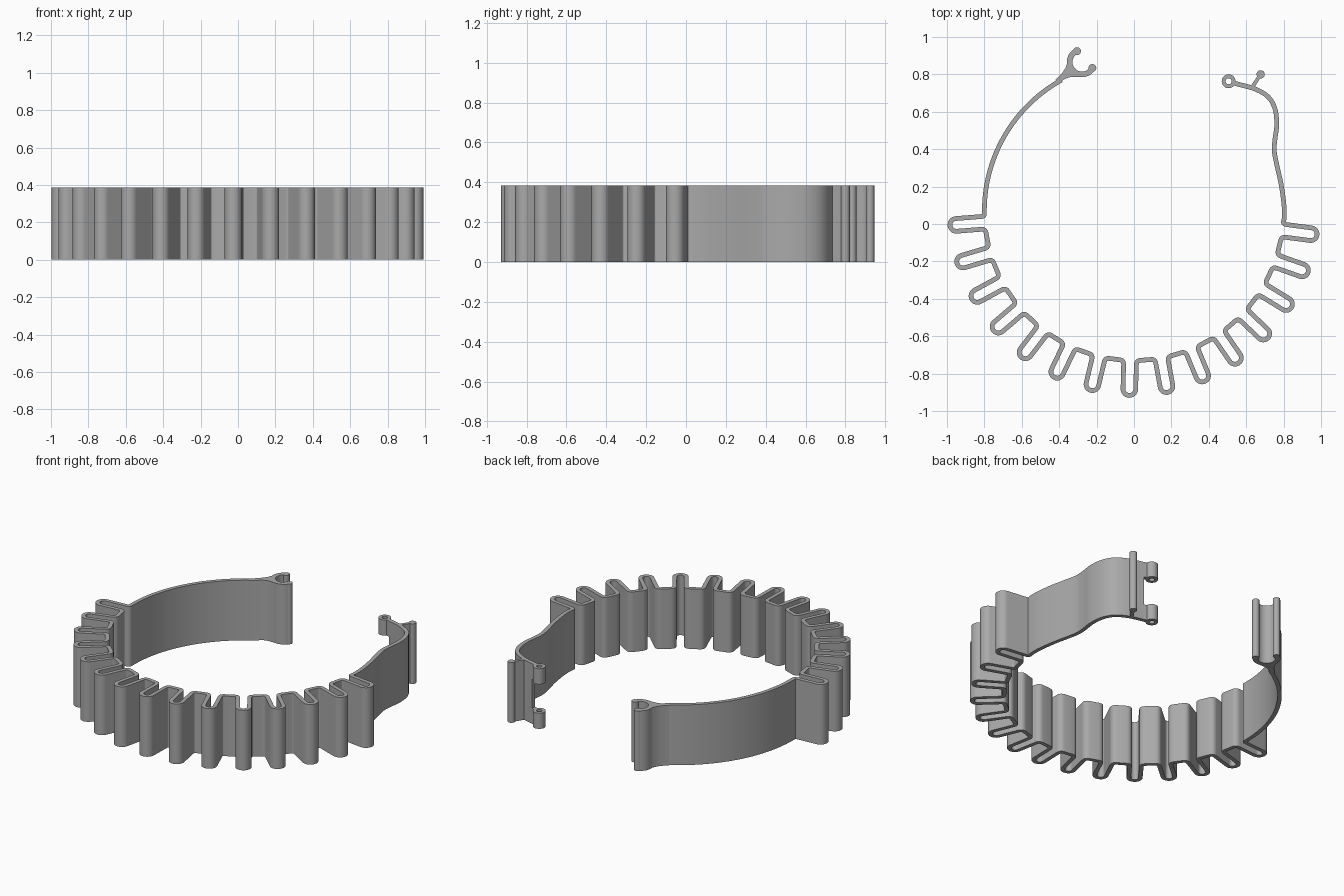
import bpy, bmesh
from math import radians, cos, sin
from mathutils import Vector

cube = bpy.data.objects.get("Cube")
if cube:
    bpy.data.objects.remove(cube)

HEIGHT = 0.385
HALF = 0.0125                      # half the wall thickness
CENTRE = Vector((0, 0.07))
RADIUS = 0.8
TEETH = 15

grey = bpy.data.materials.new("plain grey")
grey.use_nodes = True
COLOUR = (0.4, 0.4, 0.4, 1)
grey.diffuse_color = COLOUR
grey.node_tree.nodes["Principled BSDF"].inputs["Base Color"].default_value = COLOUR


def polar(centre, r, deg):
    return Vector(centre) + Vector((cos(radians(deg)), sin(radians(deg)))) * r


def arc(centre, r, a0, a1, n):
    return [polar(centre, r, a0 + (a1 - a0) * i / n) for i in range(n + 1)]


def fillet(a, corner, b, d=0.022, n=5):
    """Rounded replacement of a corner between two neighbours."""
    p = corner + (a - corner).normalized() * d
    q = corner + (b - corner).normalized() * d
    return [p.lerp(corner, i / n).lerp(corner.lerp(q, i / n), i / n) for i in range(n + 1)]


def spline(pts, n=6):
    """Smooth path through the given points."""
    pts = [Vector(p) for p in pts]
    ext = [2 * pts[0] - pts[1]] + pts + [2 * pts[-1] - pts[-2]]
    out = []
    for a, b, c, d in zip(ext, ext[1:], ext[2:], ext[3:]):
        for i in range(n):
            t = i / n
            out.append(b + (c - a) * t / 2 + (2 * a - 5 * b + 4 * c - d) * t * t / 2
                       + (3 * b - a - 3 * c + d) * t ** 3 / 2)
    return out + [pts[-1]]


def finish(name, bm):
    bmesh.ops.recalc_face_normals(bm, faces=bm.faces)
    mesh = bpy.data.meshes.new(name)
    bm.to_mesh(mesh)
    bm.free()
    mesh.materials.append(grey)
    obj = bpy.data.objects.new(name, mesh)
    bpy.context.collection.objects.link(obj)
    bpy.ops.object.select_all(action="DESELECT")
    obj.select_set(True)
    bpy.context.view_layer.objects.active = obj
    bpy.ops.object.shade_smooth_by_angle(angle=radians(32))
    return obj


def wall(name, path, half=HALF, z0=0, z1=HEIGHT, closed=False):
    """Upright wall of constant thickness along a plan path."""
    bm = bmesh.new()
    rows = []
    n = len(path)
    for i, p in enumerate(path):
        before = path[i - 1] if i or closed else None
        after = path[(i + 1) % n] if i < n - 1 or closed else None
        d0 = (p - before).normalized() if before else (after - p).normalized()
        d1 = (after - p).normalized() if after else d0
        normal = Vector((-d0.y - d1.y, d0.x + d1.x)).normalized()
        off = normal * half / max(normal.dot(Vector((-d0.y, d0.x))), 0.5)
        rows.append([bm.verts.new((*q, z)) for q, z in
                     ((p + off, z0), (p - off, z0), (p - off, z1), (p + off, z1))])
    for i in range(n if closed else n - 1):
        a, b = rows[i], rows[(i + 1) % n]
        for k in range(4):
            m = (k + 1) % 4
            bm.faces.new((a[k], a[m], b[m], b[k]))
    if not closed:
        bm.faces.new(rows[0])
        bm.faces.new(rows[-1])
    return finish(name, bm)


def prism(name, outline, z0=0, z1=HEIGHT):
    bm = bmesh.new()
    face = bm.faces.new([bm.verts.new((*p, z0)) for p in outline])
    top = bmesh.ops.extrude_face_region(bm, geom=[face], use_keep_orig=True)["geom"]
    bmesh.ops.translate(bm, vec=(0, 0, z1 - z0),
                        verts=[g for g in top if isinstance(g, bmesh.types.BMVert)])
    return finish(name, bm)


def post(name, centre, r):
    return prism(name, arc(centre, r, 0, 360, 24)[:-1])


# Folded band: plain arc, radial loops, then the waved arm
W, TIP = 0.034, 0.953
left_arc = arc(CENTRE, RADIUS, 119, 181, 40)
right_arm = spline([(0.803, 0.03), (0.802, 0.1), (0.787, 0.21), (0.765, 0.31), (0.75, 0.39),
                    (0.754, 0.455), (0.763, 0.53), (0.754, 0.615), (0.717, 0.68),
                    (0.647, 0.722), (0.558, 0.747)])
loops = []
for i in range(TEETH):
    ang = 268.5 + 12 * (i - TEETH // 2)
    out = polar((0, 0), 1, ang)
    side = Vector((-out.y, out.x))
    base = CENTRE + out * RADIUS
    tip = arc(CENTRE + out * TIP, W, ang - 90, ang + 90, 14)
    loops.append((base - side * W, tip, base + side * W))

path = list(left_arc[:-1])
for i, (start, tip, end) in enumerate(loops):
    prev = loops[i - 1][2] if i else left_arc[-3]
    follow = loops[i + 1][0] if i < TEETH - 1 else right_arm[2]
    path += fillet(prev, start, tip[0], 0.022 if i else 0.015)
    path += tip
    path += fillet(tip[-1], end, follow, 0.022 if i < TEETH - 1 else 0.015)
wall("folded_band", path + right_arm)

# Open hook at the end of the plain arc
HOOK = (-0.278, 0.866)
wall("hook_jaw", arc(HOOK, 0.066, 115, 330, 28), 0.015)
for label, a in (("upper", 115), ("lower", 330)):
    post(f"hook_{label}_tip", polar(HOOK, 0.064, a), 0.021)
prism("hook_neck", [(-0.405, 0.753), (-0.365, 0.778), (-0.335, 0.787), (-0.285, 0.786),
                    (-0.29, 0.805), (-0.325, 0.83), (-0.341, 0.86), (-0.357, 0.86),
                    (-0.366, 0.835), (-0.385, 0.805), (-0.42, 0.772)])

# Pin standing off the waved arm
PIN = Vector((0.677, 0.8))
wall("pin_stem", [Vector((0.63, 0.728)), PIN], 0.0095)
post("pin_head", PIN, 0.022)

# Hinge eyes at the top and bottom of the arm's end
EYE = Vector((0.506, 0.763))
KNUCKLE = 0.1
for label, z in (("lower", 0), ("upper", HEIGHT - KNUCKLE)):
    wall(f"{label}_hinge_eye", arc(EYE, 0.0265, 0, 360, 28)[:-1], 0.0105, z, z + KNUCKLE, True)
    wall(f"{label}_hinge_arm", [Vector((0.565, 0.745)), Vector((0.533, 0.754))],
         HALF, z, z + KNUCKLE)
